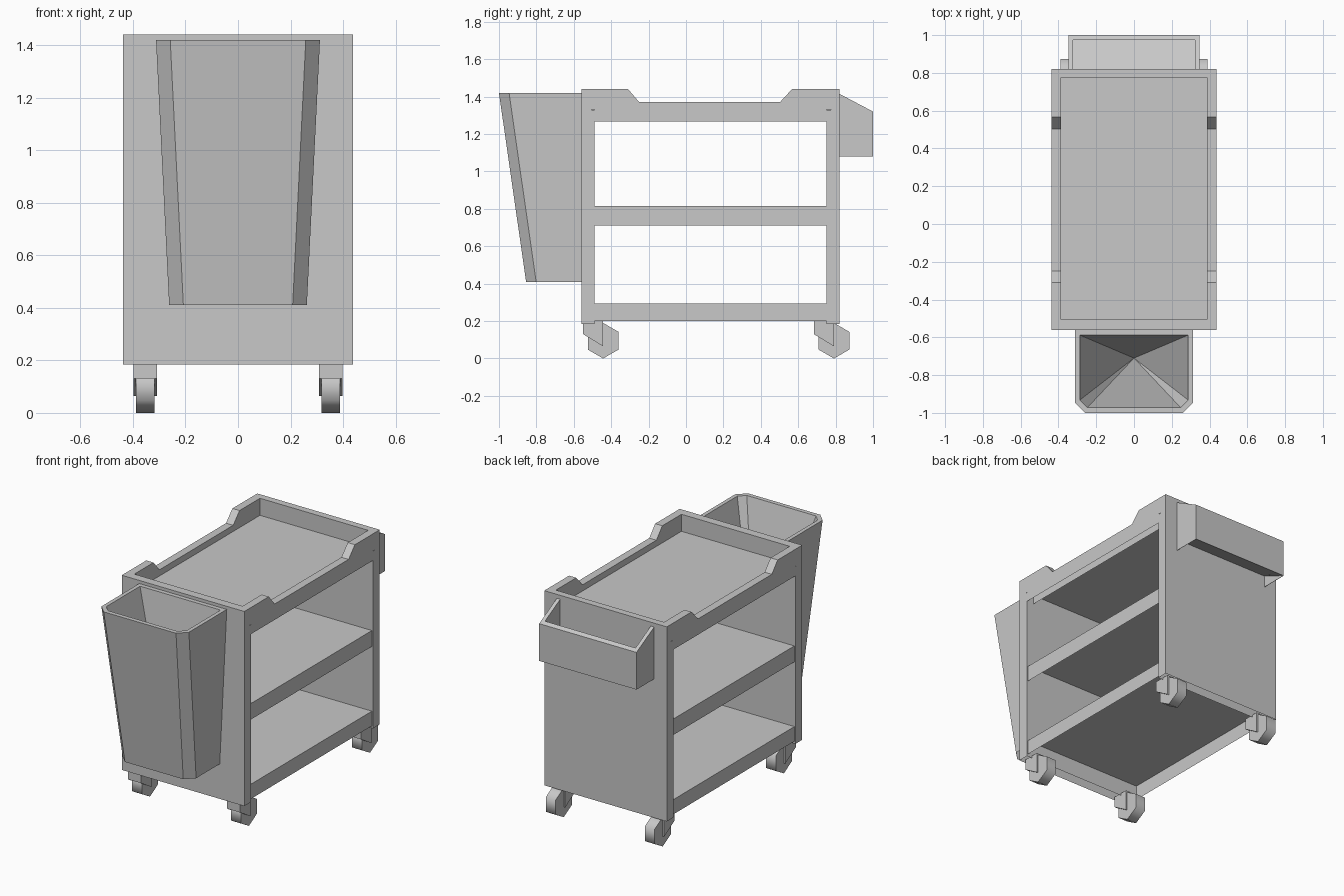
import bpy, bmesh, math
from mathutils import Vector

cube = bpy.data.objects.get("Cube")
if cube:
    bpy.data.objects.remove(cube, do_unlink=True)

grey = bpy.data.materials.new("cart_grey")
grey.use_nodes = True
colour = (0.58, 0.58, 0.58, 1)
grey.diffuse_color = colour
grey.node_tree.nodes["Principled BSDF"].inputs["Base Color"].default_value = colour

DOWN, AHEAD, BEHIND = Vector((0, 0, -1)), Vector((0, -1, 0)), Vector((0, 1, 0))


def finish(name, bm, drop=()):
    """Make the object, leaving out faces that point along the drop directions."""
    bmesh.ops.recalc_face_normals(bm, faces=bm.faces[:])
    bm.normal_update()
    gone = [f for f in bm.faces if any(f.normal.dot(d) > 0.95 for d in drop)]
    bmesh.ops.delete(bm, geom=gone, context="FACES")
    mesh = bpy.data.meshes.new(name)
    bm.to_mesh(mesh)
    bm.free()
    mesh.materials.append(grey)
    ob = bpy.data.objects.new(name, mesh)
    bpy.context.collection.objects.link(ob)
    return ob


def prism(name, profile, x0, x1, drop=()):
    """Extrude a (y, z) profile from x0 to x1."""
    bm = bmesh.new()
    face = bm.faces.new([bm.verts.new((x0, y, z)) for y, z in profile])
    new = bmesh.ops.extrude_face_region(bm, geom=[face])["geom"]
    verts = [g for g in new if isinstance(g, bmesh.types.BMVert)]
    bmesh.ops.translate(bm, verts=verts, vec=(x1 - x0, 0, 0))
    return finish(name, bm, drop)


def rect(y0, y1, z0, z1):
    return [(y0, z0), (y1, z0), (y1, z1), (y0, z1)]


W, TRAY = 0.437, 0.386      # half widths of the cart and of the tray
FRONT, BACK = -0.49, 0.75   # inner faces of the end panels
FLOOR = 1.33                # tray floor height
SIDES = (("left", 1), ("right", -1))

# Hollow end panels, thinner where they rise above the tray
prism("front_panel", [(-0.56, 0.185), (FRONT, 0.185), (FRONT, FLOOR - 0.001),
                      (-0.505, FLOOR - 0.001), (-0.505, 1.44), (-0.56, 1.44)], -W, W, [DOWN])
prism("back_panel", [(0.82, 0.185), (BACK, 0.185), (BACK, FLOOR - 0.001),
                     (0.775, FLOOR - 0.001), (0.775, 1.44), (0.82, 1.44)], -W, W, [DOWN])

# Top tray floor and hollow side rails with raised ends
prism("tray_floor", rect(-0.505, 0.775, 1.27, FLOOR), -TRAY, TRAY, [DOWN, AHEAD, BEHIND])
rail = [(FRONT, 1.268), (BACK, 1.268), (BACK, FLOOR), (0.775, FLOOR), (0.775, 1.44),
        (0.567, 1.44), (0.502, 1.37), (-0.25, 1.37), (-0.31, 1.44), (-0.505, 1.44),
        (-0.505, FLOOR), (FRONT, FLOOR)]
for side, s in SIDES:
    prism(side + "_rail", rail, s * TRAY, s * W, [DOWN, AHEAD, BEHIND])

# Shelves: a top sheet with side skirts, open underneath
for level, z0, z1 in (("lower", 0.20, 0.295), ("middle", 0.712, 0.815)):
    prism(level + "_shelf", rect(FRONT, BACK, z0, z1), -0.43, 0.43, [DOWN, AHEAD, BEHIND])

# Casters: crossbar, two prongs and a six-sided wheel
for end, cy in (("front", -0.443), ("back", 0.791)):
    for side, s in SIDES:
        cx, name = s * 0.353, end + "_" + side
        prism(name + "_caster_mount", rect(cy - 0.107, cy, 0.13, 0.20), cx - 0.045, cx + 0.045)
        prong = [(cy - 0.107, 0.20), (cy - 0.107, 0.13), (cy, 0.065), (cy, 0.20)]
        for tag, a in (("outer", s), ("inner", -s)):
            prism(name + "_caster_prong_" + tag, prong, cx + a * 0.035, cx + a * 0.045)
        hexagon = [(cy + 0.095 * math.sin(i * math.pi / 3),
                    0.095 + 0.095 * math.cos(i * math.pi / 3)) for i in range(6)]
        wheel = prism(name + "_wheel", hexagon, cx - 0.035, cx + 0.035)
        bpy.ops.object.select_all(action="DESELECT")
        wheel.select_set(True)
        bpy.context.view_layer.objects.active = wheel
        bpy.ops.object.shade_smooth_by_angle(angle=math.radians(70))


# Tapered bin with chamfered front corners and a pointed cavity
def bin_ring(bm, half, back, front, cut, z):
    right = [(half, back), (half, front + cut), (half - cut, front)]
    outline = right + [(-x, y) for x, y in reversed(right)]
    return [bm.verts.new((x, y, z)) for x, y in outline]


bm = bmesh.new()
base = bin_ring(bm, 0.262, -0.56, -0.855, 0.054, 0.41)
rim = bin_ring(bm, 0.312, -0.56, -1.0, 0.054, 1.42)
lip = bin_ring(bm, 0.287, -0.588, -0.972, 0.04, 1.42)
apex = bm.verts.new((0, -0.71, 0.45))
bm.faces.new(base)
for i in range(6):
    j = (i + 1) % 6
    bm.faces.new((base[i], base[j], rim[j], rim[i]))
    bm.faces.new((rim[i], rim[j], lip[j], lip[i]))
    bm.faces.new((lip[i], lip[j], apex))
finish("waste_bin", bm, [DOWN])

# Open holder on the back: end plates, outer wall, sloping floor and thin lower gussets
plate = [(0.82, 1.156), (1.0, 1.08), (1.0, 1.32), (0.82, 1.415)]
gusset = [(0.82, 1.08), (1.0, 1.08), (0.82, 1.156)]
for side, s in SIDES:
    prism("holder_plate_" + side, plate, s * 0.323, s * 0.347)
    prism("holder_gusset_" + side, gusset, s * 0.345, s * 0.347)
prism("holder_wall", [(0.975, 1.091), (1.0, 1.08), (1.0, 1.32), (0.975, 1.333)], -0.323, 0.323)
prism("holder_floor", [(0.82, 1.156), (0.975, 1.091), (0.975, 1.11), (0.82, 1.175)],
      -0.323, 0.323)
